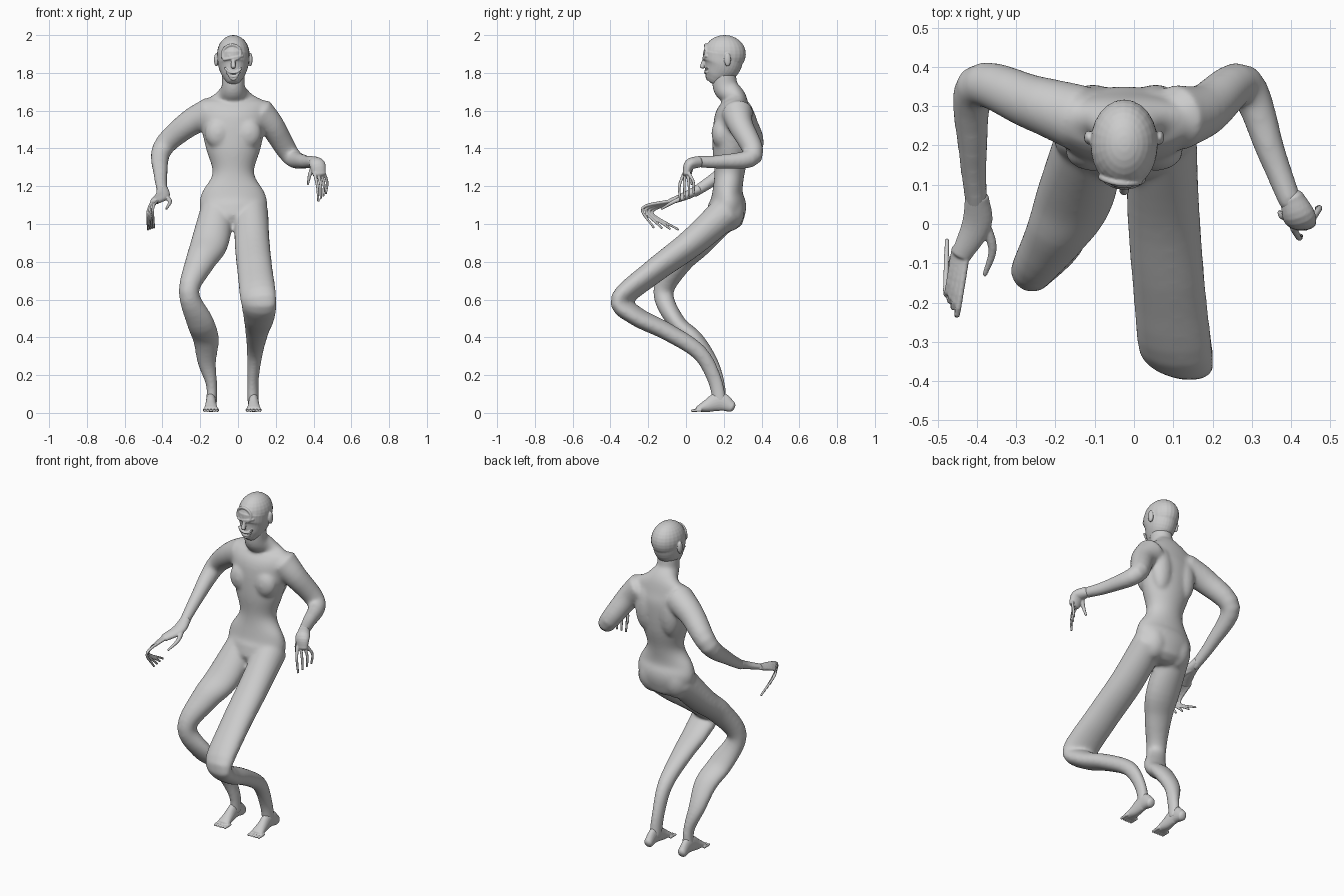
import bpy, bmesh, math
from mathutils import Vector, Matrix

cube = bpy.data.objects.get("Cube")
if cube:
    bpy.data.objects.remove(cube)

clay = bpy.data.materials.new("clay_grey")
clay.use_nodes = True
colour = (.6, .6, .6, 1)
clay.diffuse_color = colour
clay.node_tree.nodes["Principled BSDF"].inputs["Base Color"].default_value = colour

ACROSS, DEPTH = Vector((1, 0, 0)), Vector((0, 1, 0))
MIDDLE = -.025


def spline(points, steps=5):
    """Smooth curve through sections of position, half width and half depth."""
    knots = [Vector(point) for point in points]
    knots = [knots[0] * 2 - knots[1]] + knots + [knots[-1] * 2 - knots[-2]]
    curve = []
    for before, start, end, after in zip(knots, knots[1:], knots[2:], knots[3:]):
        leave, arrive = (end - before) / 2, (after - start) / 2
        for step in range(steps):
            t = step / steps
            ease = t * t * (3 - 2 * t)
            curve.append(start.lerp(end, ease) + leave * t * (1 - t) ** 2
                         - arrive * t * t * (1 - t))
    return curve + [knots[-2]]


def loft(form, sections, side=ACROSS, sides=20):
    """Closed tube of elliptical rings with rounded ends."""
    path = spline(sections)
    spots = [Vector(section[:3]) for section in path]
    last = len(path) - 1
    rings = []
    for i, (spot, section) in enumerate(zip(spots, path)):
        wide, deep = section[3], section[4]
        along = (spots[min(i + 1, last)] - spots[max(i - 1, 0)]).normalized()
        right = (side - along * side.dot(along)).normalized()
        front = along.cross(right)
        reach = min(wide, deep) / 2
        caps = [(0, 1)]
        if i == 0:
            caps = [(-reach, .3), (-reach * .7, .7)] + caps
        elif i == last:
            caps = caps + [(reach * .7, .7), (reach, .3)]
        for shift, size in caps:
            ring = []
            for k in range(sides):
                angle = math.tau * k / sides
                offset = right * wide * math.cos(angle) + front * deep * math.sin(angle)
                ring.append(form.verts.new(spot + along * shift + offset * size))
            rings.append(ring)
    for lower, upper in zip(rings, rings[1:]):
        for k in range(sides):
            form.faces.new((lower[k - 1], lower[k], upper[k], upper[k - 1]))
    form.faces.new(rings[0][::-1])
    form.faces.new(rings[-1])


def column(form, rows):
    """Upright form on the midline, from rows of y, z, half width, half depth."""
    loft(form, [(MIDDLE, *row) for row in rows], sides=32)


def tube(form, points, thick, thin, side=ACROSS):
    sections = []
    for i, point in enumerate(points):
        radius = thick + (thin - thick) * i / (len(points) - 1)
        sections.append((*point, radius, radius))
    loft(form, sections, side)


def arm(form, joints):
    loft(form, [(*joint, joint[-1]) for joint in joints])


def leg(form, joints, slim, turn):
    """Legs grow deeper towards the hip; turn swings the outer edge forward."""
    loft(form, [(*joint, slim + joint[2] ** 2 / 22) for joint in joints],
         ACROSS - DEPTH * turn)


def ball(form, centre, size):
    matrix = Matrix.LocRotScale(Vector(centre), None, Vector(size))
    bmesh.ops.create_uvsphere(form, u_segments=24, v_segments=16, radius=1, matrix=matrix)


def fingers(form, outer, inner):
    """Four fingers fanned between the outer and inner finger's joints."""
    for k in range(4):
        points = [Vector(a).lerp(Vector(b), k / 3) for a, b in zip(outer, inner)]
        tube(form, points, .009, .006)


def finish(form, name, voxel=.0035, smoothing=3):
    """Fuse the overlapping forms into one smooth skin."""
    bmesh.ops.recalc_face_normals(form, faces=form.faces)
    mesh = bpy.data.meshes.new(name)
    form.to_mesh(mesh)
    form.free()
    mesh.materials.append(clay)
    mesh.shade_smooth()
    part = bpy.data.objects.new(name, mesh)
    bpy.context.collection.objects.link(part)
    fuse = part.modifiers.new("fuse", 'REMESH')
    fuse.mode = 'VOXEL'
    fuse.voxel_size = voxel
    fuse.use_smooth_shade = True
    soften = part.modifiers.new("soften", 'SMOOTH')
    soften.factor = .5
    soften.iterations = smoothing


# torso and neck
body = bmesh.new()
column(body, [(.2, 1.02, .16, .1), (.22, 1.1, .18, .1), (.22, 1.17, .165, .08),
              (.23, 1.27, .11, .08), (.24, 1.4, .145, .1), (.25, 1.56, .18, .1),
              (.26, 1.64, .18, .07), (.25, 1.68, .1, .06), (.21, 1.72, .064, .066),
              (.2, 1.8, .06, .064)])

# chest, shoulder blades and buttocks
for body_side in (-1, 1):
    x = MIDDLE + body_side * .08
    ball(body, (x, .185, 1.48), (.07, .05, .08))
    ball(body, (x, .3, 1.5), (.065, .055, .14))
    ball(body, (x, .225, 1.07), (.085, .085, .11))

# arms from shoulder through elbow to wrist
arm(body, [(-.14, .27, 1.59, .085), (-.26, .31, 1.53, .07), (-.4, .35, 1.4, .055),
           (-.41, .18, 1.26, .037), (-.4, .04, 1.165, .028)])
arm(body, [(.11, .27, 1.59, .085), (.18, .29, 1.52, .067), (.28, .355, 1.36, .052),
           (.35, .18, 1.33, .037), (.4, .05, 1.33, .03)])

# legs from hip through bent knee to ankle
leg(body, [(.07, .22, 1.07, .09), (.075, .03, .9, .094), (.09, -.17, .75, .095),
           (.108, -.34, .6, .098), (.11, -.26, .51, .085), (.1, -.1, .43, .063),
           (.09, .07, .32, .043), (.08, .15, .18, .03), (.08, .18, .05, .03)], .038, .35)
leg(body, [(-.11, .22, 1.07, .09), (-.15, .07, .9, .1), (-.2, -.03, .8, .08),
           (-.26, -.12, .64, .054), (-.2, -.05, .48, .073), (-.17, .05, .39, .07),
           (-.165, .13, .27, .05), (-.14, .17, .15, .03), (-.14, .18, .05, .03)], .036, 0)
finish(body, "body", .008, 18)

# feet with short toes
for name, x in (("left_foot", .083), ("right_foot", -.143)):
    foot = bmesh.new()
    loft(foot, [(x, .245, .03, .025, .028), (x, .18, .06, .026, .05),
                (x, .11, .036, .031, .033), (x, .06, .02, .038, .014)])
    for k in range(-2, 3):
        toe = x + k * .017
        tube(foot, [(toe, .08, .015), (toe, .03, .012)], .009, .007)
    finish(foot, name)

# right hand, reaching forward with hooked fingers
hand = bmesh.new()
loft(hand, [(-.4, .07, 1.185, .03, .026), (-.4, 0, 1.15, .038, .022),
            (-.44, -.08, 1.12, .026, .016)])
fingers(hand, [(-.455, -.06, 1.12), (-.478, -.18, 1.06), (-.476, -.04, .97)],
        [(-.425, -.07, 1.125), (-.45, -.23, 1.085), (-.445, -.17, .98)])
tube(hand, [(-.39, .02, 1.15), (-.36, -.06, 1.12), (-.38, -.13, 1.08)], .016, .006)
finish(hand, "right_hand")

# left hand, hanging from a bent wrist
hand = bmesh.new()
loft(hand, [(.4, .07, 1.33, .03, .03), (.42, .02, 1.315, .042, .03),
            (.43, 0, 1.26, .034, .018)])
fingers(hand, [(.405, -.01, 1.27), (.42, -.035, 1.2), (.425, -.03, 1.12)],
        [(.455, .015, 1.27), (.472, .04, 1.22), (.465, .04, 1.16)])
tube(hand, [(.4, .03, 1.31), (.38, .02, 1.26), (.37, .03, 1.21)], .014, .006)
finish(hand, "left_hand")

# head with ears
head = bmesh.new()
column(head, [(.15, 1.76, .04, .045), (.165, 1.79, .06, .07),
              (.19, 1.84, .08, .1), (.2, 1.9, .085, .11)])
ball(head, (MIDDLE, .205, 1.9), (.086, .112, .1))
for ear_side in (-1, 1):
    ball(head, (MIDDLE + ear_side * .09, .22, 1.87), (.012, .018, .036))


def on_face(across, z):
    """Point on the face, receding at the forehead and the chin."""
    crown, chin = max(0, z - 1.9), max(0, 1.82 - z)
    bulge = math.sqrt(1 - (across / .09) ** 2 - (crown / .12) ** 2)
    return (MIDDLE + across, .204 - .11 * bulge + chin * .35, z)


# nose, brow, smile folds and forehead curl
tube(head, [(MIDDLE, .1, 1.88), (MIDDLE, .085, 1.83)], .009, .013)
tube(head, [on_face(k / 100, 1.88 + k / 500) for k in range(-5, 6)], .007, .007, DEPTH)
for width, z in ((.045, 1.8), (.035, 1.78), (.025, 1.765)):
    fold = [on_face(width * k / 4, z + .025 * (k / 4) ** 2) for k in range(-4, 5)]
    tube(head, fold, .006, .005, DEPTH)
curl = []
for k in range(14):
    angle = math.radians(200 - k * 28)
    radius = .06 - .003 * k
    curl.append(on_face(radius * math.cos(angle), 1.9 + radius * math.sin(angle)))
tube(head, curl, .009, .005, DEPTH)
finish(head, "head")
